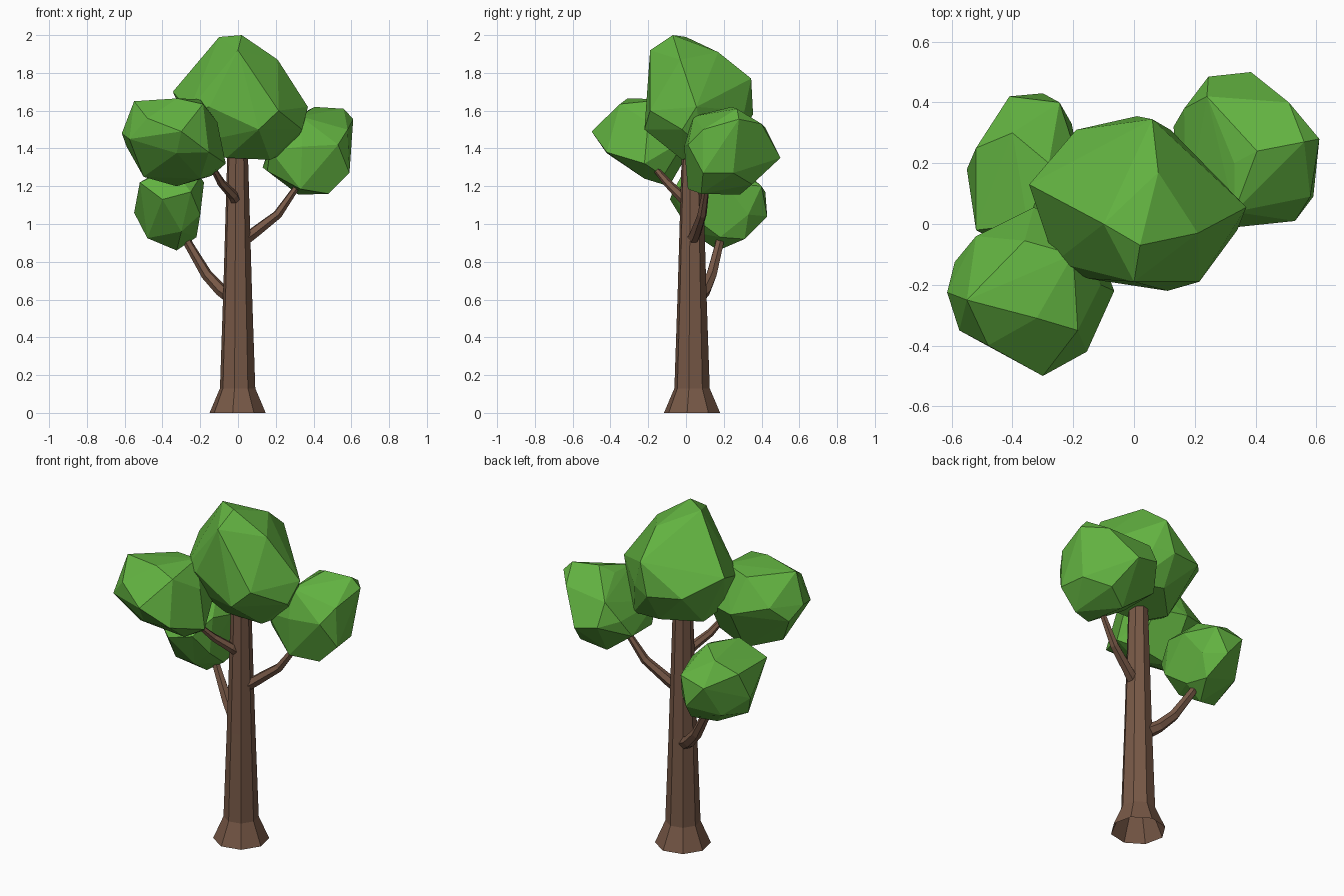
import bpy, bmesh, math
from mathutils import Vector


def material(name, rgb):
    m = bpy.data.materials.new(name)
    m.diffuse_color = (*rgb, 1)
    return m


BARK = material("bark_brown", (0.185, 0.098, 0.062))
LEAF = material("leaf_green", (0.122, 0.445, 0.052))


def finish(bm, name, mat):
    bmesh.ops.recalc_face_normals(bm, faces=bm.faces)
    mesh = bpy.data.meshes.new(name)
    bm.to_mesh(mesh)
    bm.free()
    mesh.materials.append(mat)
    obj = bpy.data.objects.new(name, mesh)
    bpy.context.collection.objects.link(obj)
    return obj


def limb(name, path, radii, sides, phase=0.0):
    """Faceted tapering tube along a path, closed at the tip; the foot stays open."""
    bm = bmesh.new()
    pts = [Vector(p) for p in path]
    rings = []
    for i, (p, r) in enumerate(zip(pts, radii)):
        tangent = pts[min(i + 1, len(pts) - 1)] - pts[max(i - 1, 0)]
        q = tangent.to_track_quat('Z', 'Y')
        angles = [phase + math.tau * k / sides for k in range(sides)]
        rings.append([bm.verts.new(p + q @ Vector((r * math.cos(a), r * math.sin(a), 0)))
                      for a in angles])
    for a, b in zip(rings, rings[1:]):
        for k in range(sides):
            n = (k + 1) % sides
            bm.faces.new((a[k], a[n], b[n], b[k]))
    bm.faces.new(rings[-1])
    finish(bm, name, BARK)


def clump(name, corners):
    """Chunky foliage rock: the convex hull of a few corners."""
    bm = bmesh.new()
    for c in corners:
        bm.verts.new(c)
    bmesh.ops.convex_hull(bm, input=bm.verts[:])
    bmesh.ops.delete(bm, geom=[v for v in bm.verts if not v.link_faces], context='VERTS')
    # merge nearly flat neighbours into larger facets
    bmesh.ops.dissolve_limit(bm, angle_limit=math.radians(4),
                             verts=bm.verts[:], edges=bm.edges[:])
    finish(bm, name, LEAF)


# Trunk with flared foot
limb("trunk", [(-0.002, 0.032, z) for z in (0, 0.13, 0.65, 1.42)],
     [0.151, 0.095, 0.077, 0.054], 8, math.radians(-10))

# Branches
limb("left_branch", [(-0.03, 0.06, 0.61), (-0.09, 0.10, 0.65), (-0.165, 0.135, 0.73),
                     (-0.26, 0.175, 0.89), (-0.29, 0.185, 0.96)],
     [0.04, 0.034, 0.03, 0.024, 0.02], 6)
limb("right_branch", [(0.02, 0.03, 0.91), (0.08, 0.05, 0.95), (0.21, 0.085, 1.05),
                      (0.30, 0.105, 1.18), (0.33, 0.12, 1.24)],
     [0.036, 0.031, 0.025, 0.018, 0.016], 6)
limb("front_branch", [(0, 0.02, 1.10), (-0.025, -0.03, 1.15), (-0.09, -0.10, 1.22),
                      (-0.13, -0.16, 1.29), (-0.17, -0.21, 1.35)],
     [0.03, 0.027, 0.022, 0.016, 0.014], 6)

# Foliage clumps
clump("crown_foliage", [
    (-0.10, 0.0, 1.99), (0.02, -0.07, 2.0), (0, -0.19, 1.92), (0.21, -0.03, 1.87),
    (0.37, 0.055, 1.62), (0.34, -0.02, 1.50), (0.06, 0.345, 1.77), (0.01, 0.355, 1.58),
    (0.12, 0.31, 1.60), (-0.19, 0.31, 1.60), (-0.345, 0.13, 1.70), (-0.26, -0.125, 1.60),
    (-0.15, -0.18, 1.62), (0.11, -0.22, 1.50), (0.215, -0.19, 1.60), (0.08, 0.17, 1.91),
    (0.17, -0.02, 1.34), (-0.06, -0.03, 1.35), (0.28, 0.10, 1.39), (-0.22, -0.04, 1.43),
    (0.19, 0.22, 1.39), (0, 0.25, 1.41), (-0.17, 0.08, 1.375)])
clump("front_left_foliage", [
    (-0.55, -0.25, 1.65), (-0.32, -0.31, 1.665), (-0.20, -0.10, 1.66), (-0.185, -0.35, 1.635),
    (-0.48, -0.40, 1.56), (-0.30, -0.50, 1.49), (-0.155, -0.42, 1.38), (-0.325, -0.42, 1.375),
    (-0.575, -0.35, 1.45), (-0.615, -0.225, 1.48), (-0.59, -0.125, 1.41), (-0.52, -0.04, 1.50),
    (-0.33, 0.055, 1.45), (-0.50, -0.20, 1.25), (-0.325, -0.09, 1.20), (-0.065, -0.22, 1.32),
    (-0.11, -0.20, 1.54), (-0.14, -0.12, 1.255), (-0.20, -0.22, 1.24), (-0.15, 0, 1.45),
    (-0.36, -0.055, 1.64)])
clump("right_foliage", [
    (0.405, 0.24, 1.62), (0.56, 0.27, 1.61), (0.61, 0.28, 1.555), (0.33, 0.20, 1.58),
    (0.51, 0.40, 1.53), (0.385, 0.50, 1.35), (0.245, 0.485, 1.38), (0.24, 0.42, 1.51),
    (0.13, 0.32, 1.30), (0.165, 0.38, 1.40), (0.58, 0.09, 1.50), (0.53, 0.01, 1.42),
    (0.34, -0.01, 1.41), (0.59, 0.09, 1.27), (0.48, 0.08, 1.16), (0.32, 0.285, 1.155),
    (0.155, 0.10, 1.28), (0.17, 0.03, 1.39), (0.33, 0.04, 1.57), (0.33, 0.01, 1.185),
    (0.45, 0.35, 1.21), (0.57, 0.25, 1.27)])
clump("back_left_foliage", [
    (-0.52, -0.02, 1.22), (-0.55, 0.18, 1.06), (-0.52, 0.25, 1.22), (-0.41, 0.42, 1.17),
    (-0.30, 0.43, 1.04), (-0.245, 0.40, 1.20), (-0.40, 0.30, 1.29), (-0.18, 0.20, 1.22),
    (-0.20, 0.05, 1.25), (-0.35, 0, 1.30), (-0.40, -0.085, 1.13), (-0.25, -0.07, 1.17),
    (-0.48, 0.10, 0.925), (-0.325, 0.17, 0.86), (-0.22, 0.18, 0.93), (-0.25, 0.31, 0.92),
    (-0.45, 0.31, 0.98), (-0.205, 0.33, 1.05), (-0.28, 0.20, 1.32), (-0.30, 0.02, 0.96),
    (-0.20, 0.02, 1.05)])
